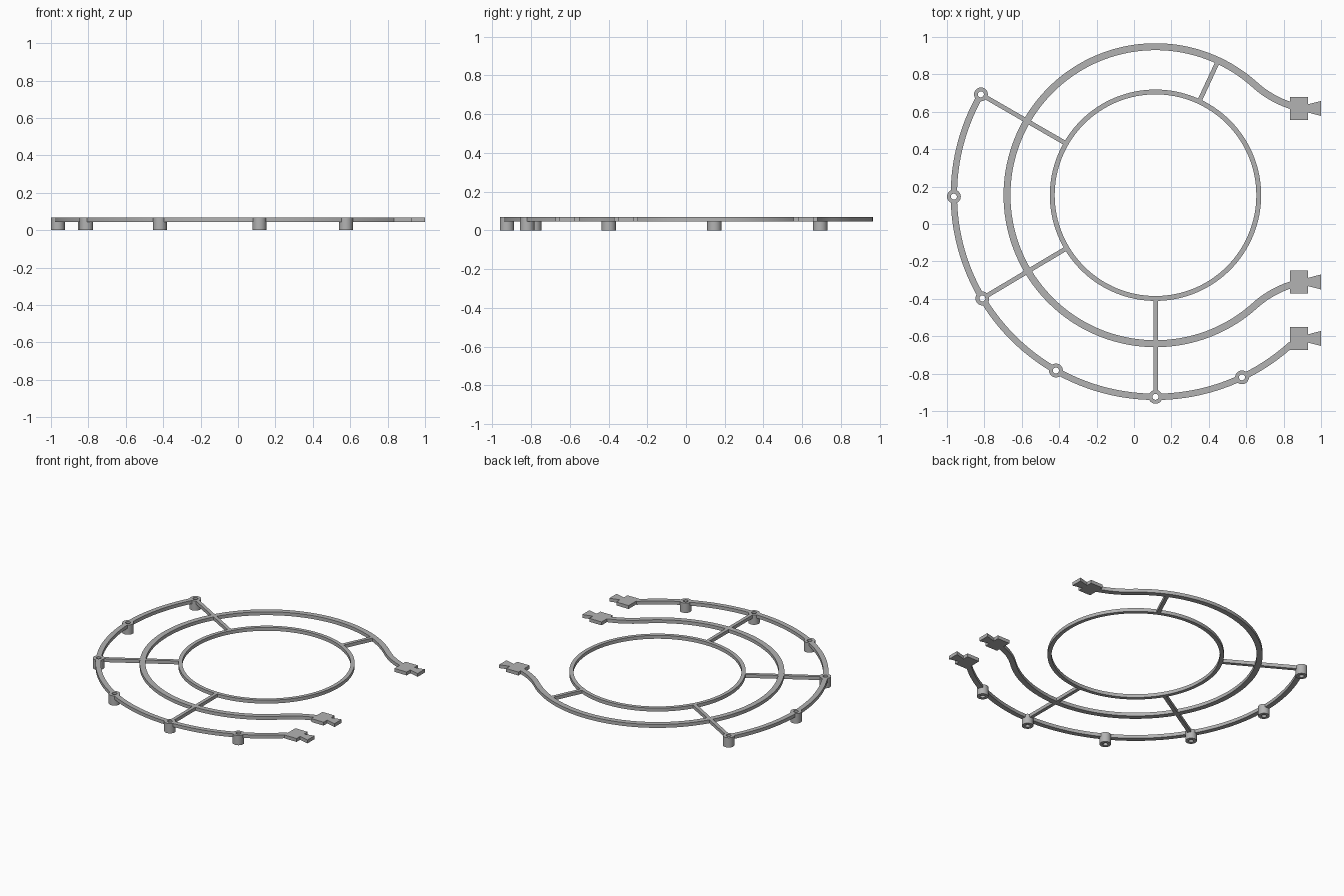
import bpy, bmesh
from math import cos, sin, radians
from mathutils import Vector

cube = bpy.data.objects.get("Cube")
if cube:
    bpy.data.objects.remove(cube, do_unlink=True)

CX, CY = 0.115, 0.154           # common centre of the rings
Z0, Z1 = 0.045, 0.069           # flat runner thickness
R_IN, R_MID, R_OUT = 0.552, 0.794, 1.078
W_IN, W_MID, W_OUT, W_SPOKE = 0.026, 0.037, 0.034, 0.024
BOSS_R, HOLE_R = 0.037, 0.016

grey = bpy.data.materials.new("plain_grey")
grey.use_nodes = True
colour = (0.45, 0.45, 0.45, 1)
grey.diffuse_color = colour
grey.node_tree.nodes["Principled BSDF"].inputs["Base Color"].default_value = colour


def finish(name, bm):
    bmesh.ops.recalc_face_normals(bm, faces=bm.faces)
    mesh = bpy.data.meshes.new(name)
    bm.to_mesh(mesh)
    bm.free()
    mesh.materials.append(grey)
    obj = bpy.data.objects.new(name, mesh)
    bpy.context.collection.objects.link(obj)
    bpy.ops.object.select_all(action="DESELECT")
    obj.select_set(True)
    bpy.context.view_layer.objects.active = obj
    bpy.ops.object.shade_smooth_by_angle(angle=radians(30))
    return obj


def arc(x, y, r, start, end, steps):
    """Points along a circular arc, angles in degrees."""
    angles = [radians(start + (end - start) * i / steps) for i in range(steps + 1)]
    return [Vector((x + r * cos(a), y + r * sin(a))) for a in angles]


def ribbon(name, pts, width, z0=Z0, z1=Z1, closed=False):
    """Sweep a rectangular section along a flat path."""
    bm = bmesh.new()
    n = len(pts)
    sections = []
    for i, p in enumerate(pts):
        before = pts[i - 1] if closed or i else p
        after = pts[(i + 1) % n] if closed or i < n - 1 else p
        d = (after - before).normalized()
        side = Vector((-d.y, d.x)) * width / 2
        sections.append([bm.verts.new((q.x, q.y, z)) for q, z in
                         ((p - side, z0), (p + side, z0), (p + side, z1), (p - side, z1))])
    for i in range(n if closed else n - 1):
        a, b = sections[i], sections[(i + 1) % n]
        for k in range(4):
            m = (k + 1) % 4
            bm.faces.new((a[k], a[m], b[m], b[k]))
    if not closed:
        bm.faces.new(sections[0])
        bm.faces.new(sections[-1])
    return finish(name, bm)


def plate(name, outline):
    """Flat extruded outline."""
    bm = bmesh.new()
    face = bm.faces.new([bm.verts.new((x, y, Z0)) for x, y in outline])
    top = bmesh.ops.extrude_face_region(bm, geom=[face])["geom"]
    bmesh.ops.translate(bm, vec=(0, 0, Z1 - Z0),
                        verts=[v for v in top if isinstance(v, bmesh.types.BMVert)])
    return finish(name, bm)


# Inner closed ring
ribbon("inner_ring", arc(CX, CY, R_IN, 0, 360, 128)[:-1], W_IN, closed=True)

# Middle open ring with S-shaped tails
BEND, OPEN = 0.53, 48
tx = CX + (R_MID + BEND) * cos(radians(OPEN))
dy = (R_MID + BEND) * sin(radians(OPEN))
upper = arc(tx, CY + dy, BEND, 252.5, 180 + OPEN, 12)
lower = arc(tx, CY - dy, BEND, 180 - OPEN, 107.5, 12)
ring = arc(CX, CY, R_MID, OPEN, 360 - OPEN, 110)
ribbon("middle_ring", upper[:-1] + ring + lower[1:], W_MID)

# Outer ring: hollow feet joined by arcs that stop at each foot
feet = [150, 180.4, 210.8, 240.4, 270, 295.4]
gap = 1.75
for i, a in enumerate(feet):
    p = arc(CX, CY, R_OUT, a, a, 1)[0]
    ribbon(f"foot_{i + 1}", arc(p.x, p.y, (BOSS_R + HOLE_R) / 2, 0, 360, 32)[:-1],
           BOSS_R - HOLE_R, 0, Z1, closed=True)
    end = feet[i + 1] - gap if i + 1 < len(feet) else 312.3
    ribbon(f"outer_arc_{i + 1}", arc(CX, CY, R_OUT, a + gap, end, 16), W_OUT)


# Spokes bridging the gaps between rings
def spoke(name, angle, r0, r1):
    d = Vector((cos(radians(angle)), sin(radians(angle))))
    c = Vector((CX, CY))
    ribbon(name, [c + d * r0, c + d * r1], W_SPOKE)


for angle in (65, 150, 210.8, 270):
    spoke(f"inner_spoke_{angle:.0f}", angle, R_IN + W_IN / 2 - 0.003, R_MID - W_MID / 2 + 0.003)
    if angle > 90:
        spoke(f"outer_spoke_{angle:.0f}", angle, R_MID + W_MID / 2 - 0.003, R_OUT - BOSS_R + 0.006)

# End connectors: square block with a flared tab
for label, y in (("upper", CY + 0.464), ("middle", CY - 0.464), ("lower", -0.612)):
    plate(f"{label}_connector", [
        (0.834, y - 0.062), (0.93, y - 0.062), (0.93, y - 0.022), (1.0, y - 0.04),
        (1.0, y + 0.04), (0.93, y + 0.022), (0.93, y + 0.062), (0.834, y + 0.062)])
